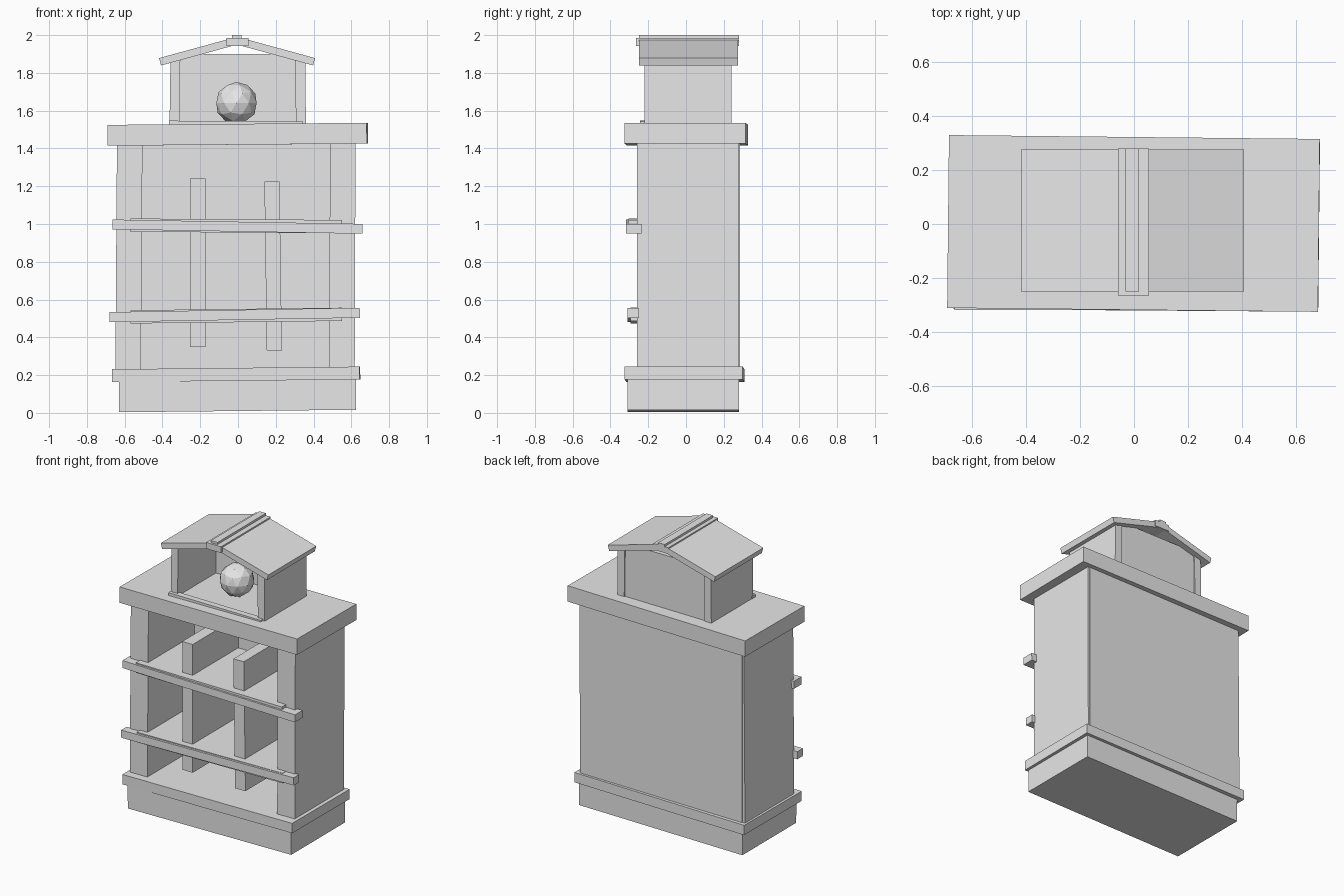
import bpy
from math import radians
from mathutils import Euler

cube = bpy.data.objects.get("Cube")
if cube:
    bpy.data.objects.remove(cube, do_unlink=True)

grey = bpy.data.materials.new("plain_grey")
grey.use_nodes = True
colour = (0.8, 0.8, 0.8, 1)
grey.diffuse_color = colour
grey.node_tree.nodes["Principled BSDF"].inputs["Base Color"].default_value = colour


def box(name, x, y, z, tilt=0, yaw=0):
    """Box from x, y and z ranges; tilt turns it about y, yaw about z (degrees)."""
    spans = (x, y, z)
    bpy.ops.mesh.primitive_cube_add(size=1, location=[(a + b) / 2 for a, b in spans])
    obj = bpy.context.object
    obj.name = name
    obj.scale = [b - a for a, b in spans]
    obj.rotation_euler = Euler((0, radians(tilt), radians(yaw)))
    obj.data.materials.append(grey)
    return obj


# Plinth and the trim slab that forms the cabinet floor
box("base", (-0.63, 0.625), (-0.31, 0.28), (0.01, 0.18), tilt=-0.6)
box("base_trim", (-0.665, 0.645), (-0.32, 0.305), (0.17, 0.238), tilt=-0.6, yaw=-0.4)

# Cabinet shell
box("right_side_wall", (-0.645, -0.51), (-0.26, 0.28), (0.2, 1.45), tilt=0.4)
box("left_side_wall", (0.485, 0.62), (-0.26, 0.28), (0.2, 1.45), tilt=0.2)
box("back_panel", (-0.63, 0.61), (0.25, 0.285), (0.2, 1.45))
box("cornice", (-0.688, 0.685), (-0.318, 0.322), (1.42, 1.53), tilt=-0.45, yaw=-0.6)

# Shelves, each with a long rail across its front
box("upper_shelf", (-0.57, 0.55), (-0.305, 0.27), (0.955, 1.025), tilt=0.4)
box("upper_rail", (-0.665, 0.66), (-0.318, -0.235), (0.96, 1.012), tilt=1.0)
box("lower_shelf", (-0.57, 0.55), (-0.295, 0.27), (0.48, 0.55), tilt=-0.7)
box("lower_rail", (-0.68, 0.645), (-0.31, -0.25), (0.492, 0.545), tilt=-1.0)

# Upright dividers
box("right_divider", (-0.253, -0.173), (-0.25, 0.265), (0.35, 1.24))
box("left_divider", (0.146, 0.226), (-0.25, 0.265), (0.33, 1.225), tilt=-0.8)

# Small open house on top
box("house_right_wall", (-0.36, -0.308), (-0.22, 0.24), (1.52, 1.875), tilt=0.8)
box("house_left_wall", (0.305, 0.358), (-0.22, 0.24), (1.52, 1.875), tilt=-0.5)
box("house_back_wall", (-0.335, 0.32), (0.2, 0.232), (1.52, 1.9))
box("house_sill", (-0.365, 0.345), (-0.243, -0.2), (1.515, 1.545), tilt=0.3)

# Sloping roof with ridge cap
for side, label in ((-1, "right"), (1, "left")):
    mid = side * 0.21 - 0.005
    box("roof_" + label, (mid - 0.205, mid + 0.205), (-0.25, 0.275),
        (1.893, 1.933), tilt=side * 15.3)
box("ridge_cap", (-0.06, 0.055), (-0.265, 0.28), (1.942, 1.985))
box("ridge_strip", (-0.032, 0.018), (-0.25, 0.28), (1.97, 2.0))

# Faceted ball inside the house
bpy.ops.mesh.primitive_ico_sphere_add(subdivisions=2, radius=0.112, location=(-0.008, 0, 1.64))
ball = bpy.context.object
ball.name = "ball"
ball.data.materials.append(grey)
